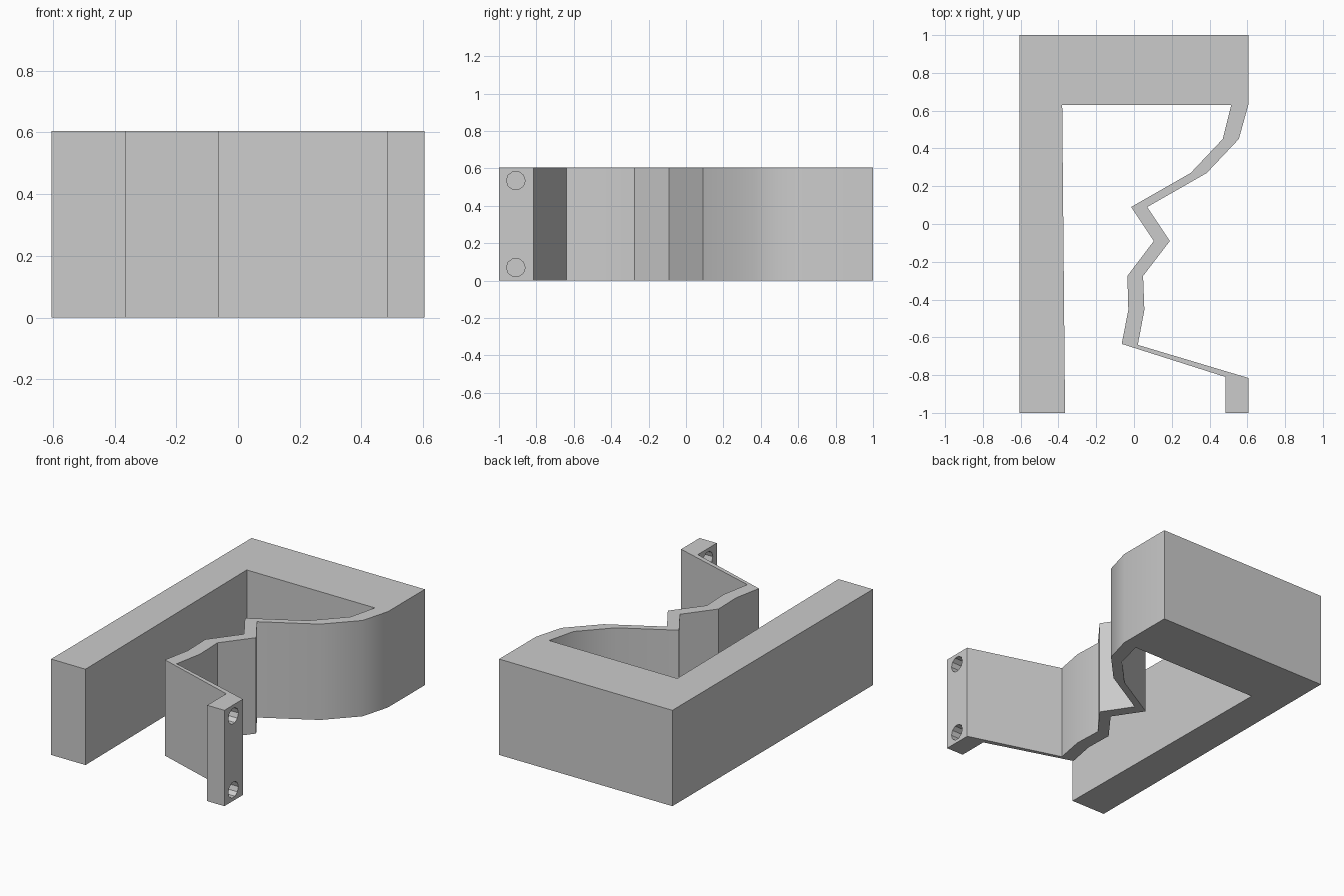
import bpy, bmesh, math

cube = bpy.data.objects.get("Cube")
if cube:
    bpy.data.objects.remove(cube, do_unlink=True)

HEIGHT = 0.605

grey = bpy.data.materials.new("light_grey")
grey.use_nodes = True
colour = (0.6, 0.6, 0.6, 1)
grey.diffuse_color = colour
grey.node_tree.nodes["Principled BSDF"].inputs["Base Color"].default_value = colour


def extrude_profile(name, points, height):
    """Extrude a closed plan outline upward from the ground."""
    bm = bmesh.new()
    base = bm.faces.new([bm.verts.new((x, y, 0)) for x, y in points])
    top = bmesh.ops.extrude_face_region(bm, geom=[base])["geom"]
    bmesh.ops.translate(bm, vec=(0, 0, height),
                        verts=[g for g in top if isinstance(g, bmesh.types.BMVert)])
    bmesh.ops.recalc_face_normals(bm, faces=bm.faces)
    mesh = bpy.data.meshes.new(name)
    bm.to_mesh(mesh)
    bm.free()
    obj = bpy.data.objects.new(name, mesh)
    bpy.context.collection.objects.link(obj)
    mesh.materials.append(grey)
    return obj


# L-shaped frame: long straight arm and thick back block
frame = [(0.605, 0.63), (0.605, 1), (-0.605, 1), (-0.605, -1), (-0.365, -1),
         (-0.38, 0.63), (0.515, 0.63)]
# Thin bent wall: inner face going forward, then outer face coming back
inner_wall = [(0.47, 0.45), (0.3, 0.27), (-0.015, 0.09), (0.105, -0.09),
              (-0.035, -0.275), (-0.03, -0.455), (-0.065, -0.635)]
end_tab = [(0.485, -0.81), (0.485, -1), (0.605, -1), (0.605, -0.815)]
outer_wall = [(0.02, -0.64), (0.055, -0.455), (0.048, -0.275), (0.19, -0.09),
              (0.07, 0.09), (0.385, 0.27), (0.555, 0.45)]
bracket = extrude_profile("bracket_body", frame + inner_wall + end_tab + outer_wall, HEIGHT)

# Screw holes through the end tab
for label, z in (("lower", 0.07), ("upper", 0.535)):
    bpy.ops.mesh.primitive_cylinder_add(vertices=10, radius=0.05, depth=0.3,
                                        location=(0.545, -0.91, z),
                                        rotation=(0, math.pi / 2, 0))
    cutter = bpy.context.object
    cutter.name = label + "_hole_cutter"
    cutter.data.materials.append(grey)
    cutter.hide_render = True
    cutter.hide_viewport = True
    cut = bracket.modifiers.new(label + "_hole", "BOOLEAN")
    cut.operation = "DIFFERENCE"
    cut.solver = "EXACT"
    cut.object = cutter

# Apply the cuts and remove the cutters
bpy.context.view_layer.update()
result = bpy.data.meshes.new_from_object(
    bracket.evaluated_get(bpy.context.evaluated_depsgraph_get()))
bracket.modifiers.clear()
bracket.data = result
for obj in [o for o in bpy.data.objects if o.name.endswith("_cutter")]:
    bpy.data.objects.remove(obj, do_unlink=True)

# Smooth the gentle bends and keep the sharp corners
bpy.ops.object.select_all(action="DESELECT")
bracket.select_set(True)
bpy.context.view_layer.objects.active = bracket
bpy.ops.object.shade_smooth_by_angle(angle=math.radians(30))
